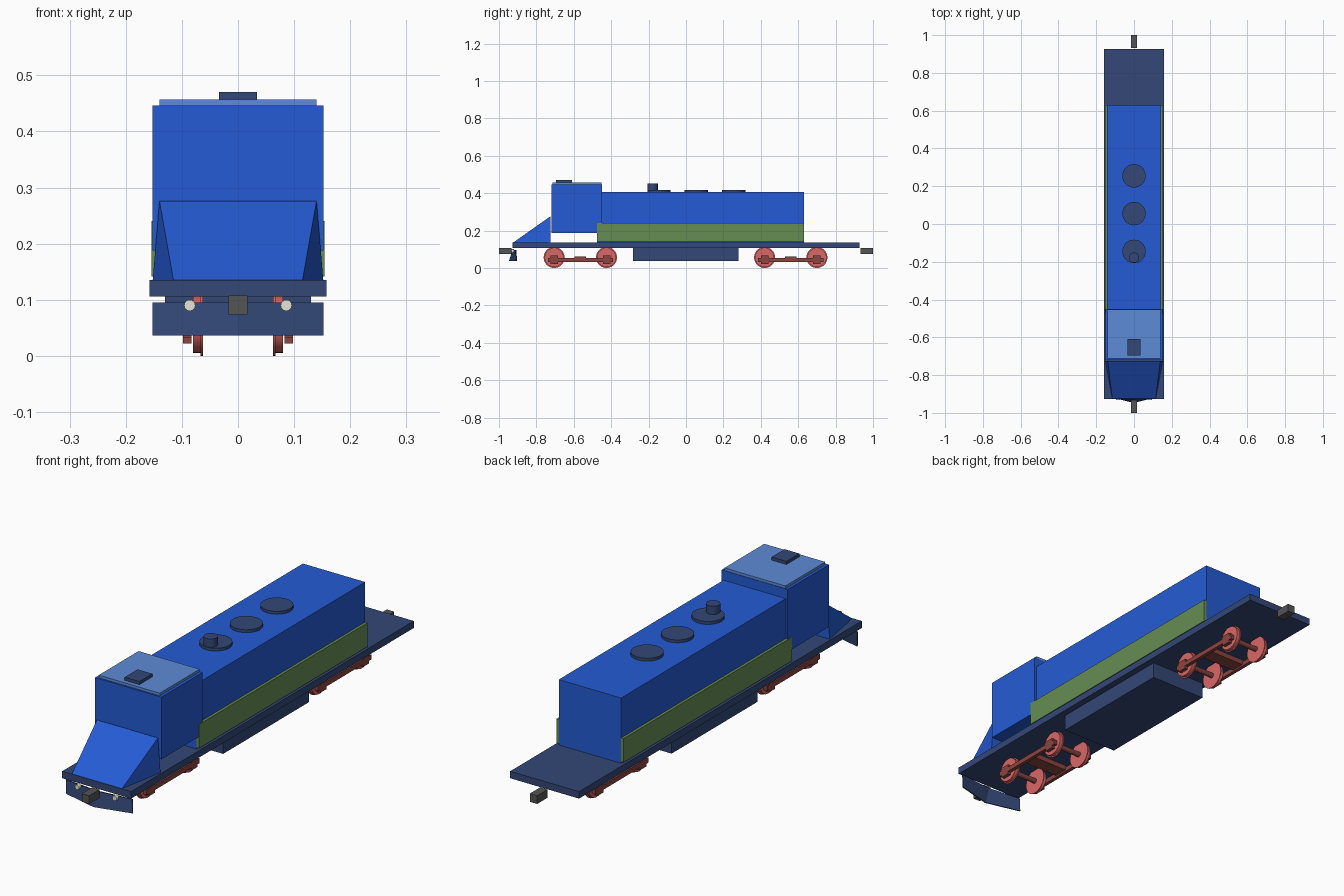
import bpy
import math

cube = bpy.data.objects.get("Cube")
if cube:
    bpy.data.objects.remove(cube, do_unlink=True)


def material(name, r, g, b):
    m = bpy.data.materials.new(name)
    m.use_nodes = True
    m.diffuse_color = (r, g, b, 1)
    m.node_tree.nodes["Principled BSDF"].inputs["Base Color"].default_value = (r, g, b, 1)
    return m


blue = material("body blue", 0.018, 0.105, 0.66)
sky = material("roof light blue", 0.11, 0.26, 0.68)
navy = material("frame navy", 0.033, 0.063, 0.18)
green = material("stripe green", 0.135, 0.27, 0.09)
grey = material("coupler grey", 0.09, 0.09, 0.09)
cream = material("lamp cream", 0.8, 0.78, 0.66)
red = material("wheel red", 0.7, 0.135, 0.135)
maroon = material("truck maroon", 0.26, 0.058, 0.052)


def mesh(name, verts, faces, mat):
    me = bpy.data.meshes.new(name)
    me.from_pydata(verts, [], faces)
    me.materials.append(mat)
    ob = bpy.data.objects.new(name, me)
    bpy.context.collection.objects.link(ob)
    return ob


def box(name, mat, xs, ys, zs):
    """Box from its minimum and maximum on each axis."""
    verts = [(x, y, z) for x in xs for y in ys for z in zs]
    faces = [(0, 1, 3, 2), (4, 6, 7, 5), (0, 4, 5, 1),
             (2, 3, 7, 6), (0, 2, 6, 4), (1, 5, 7, 3)]
    return mesh(name, verts, faces, mat)


def cylinder(name, mat, centre, radius, depth, axis="Z", sides=32):
    turn = {"X": (0, math.pi / 2, 0), "Y": (math.pi / 2, 0, 0), "Z": (0, 0, 0)}[axis]
    bpy.ops.mesh.primitive_cylinder_add(vertices=sides, radius=radius, depth=depth,
                                        location=centre, rotation=turn)
    ob = bpy.context.object
    ob.name = name
    ob.data.materials.append(mat)
    bpy.ops.object.shade_smooth_by_angle()
    return ob


# Deck, tank and couplers
box("deck", navy, (-0.158, 0.158), (-0.927, 0.927), (0.106, 0.135))
box("fuel_tank", navy, (-0.13, 0.13), (-0.283, 0.28), (0.038, 0.107))
box("front_coupler", grey, (-0.017, 0.017), (-1, -0.932), (0.074, 0.108))
box("rear_coupler", grey, (-0.017, 0.017), (0.932, 1), (0.074, 0.108))

# Long hood with side stripes and roof fans
box("hood", blue, (-0.143, 0.143), (-0.475, 0.63), (0.134, 0.406))
for side, s in (("right", -1), ("left", 1)):
    box(side + "_stripe", green, sorted((s * 0.142, s * 0.154)), (-0.475, 0.63), (0.141, 0.24))
for i in range(3):
    cylinder("roof_fan", navy, (0, -0.145 + 0.2 * i, 0.411), 0.062, 0.014)
cylinder("exhaust_stack", navy, (0, -0.178, 0.43), 0.027, 0.045)

# Cab, raised above the deck
box("cab", blue, (-0.152, 0.152), (-0.72, -0.45), (0.188, 0.446))
box("cab_roof", sky, (-0.14, 0.14), (-0.713, -0.452), (0.445, 0.457))
box("roof_vent", navy, (-0.034, 0.034), (-0.695, -0.61), (0.456, 0.47))

# Sloped nose with chamfered corners
nose = []
for s in (-1, 1):
    nose += [(s * 0.115, -0.925, 0.135), (s * 0.152, -0.725, 0.135),
             (s * 0.14, -0.725, 0.276), (s * 0.097, -0.725, 0.276)]
mesh("nose", nose, [(0, 4, 7, 3), (0, 3, 2), (0, 2, 1), (4, 6, 7), (4, 5, 6),
                    (1, 2, 3, 7, 6, 5), (0, 1, 5, 4)], blue)

# V-shaped plow plate
plow = []
for x, top, low in ((-0.152, -0.911, -0.909), (0, -0.927, -0.947), (0.152, -0.911, -0.909)):
    plow += [(x, top, 0.095), (x, low, 0.036), (x, low + 0.005, 0.036), (x, top + 0.005, 0.095)]
faces = [(0, 1, 2, 3), (11, 10, 9, 8)]
for k in (0, 4):
    faces += [(k + i, k + 4 + i, k + 4 + (i + 1) % 4, k + (i + 1) % 4) for i in range(4)]
mesh("plow", plow, faces, navy)
for s in (-1, 1):
    cylinder("headlamp", cream, (s * 0.086, -0.926, 0.09), 0.01, 0.014, "Y", 16)

# Two trucks, each with two axles
for centre in (-0.565, 0.56):
    for y in (centre - 0.14, centre + 0.14):
        cylinder("axle", maroon, (0, y, 0.056), 0.011, 0.18, "X", 16)
        for s in (-1, 1):
            cylinder("wheel_tread", red, (s * 0.072, y, 0.056), 0.051, 0.016, "X")
            cylinder("wheel_flange", red, (s * 0.0645, y, 0.056), 0.056, 0.004, "X")
            box("axle_box", maroon, sorted((s * 0.083, s * 0.098)),
                (y - 0.02, y + 0.02), (0.022, 0.066))
    for s in (-1, 1):
        box("truck_side_frame", maroon, sorted((s * 0.083, s * 0.098)),
            (centre - 0.174, centre + 0.174), (0.033, 0.053))
    box("truck_bolster", maroon, (-0.09, 0.09), (centre - 0.03, centre + 0.03), (0.04, 0.062))
